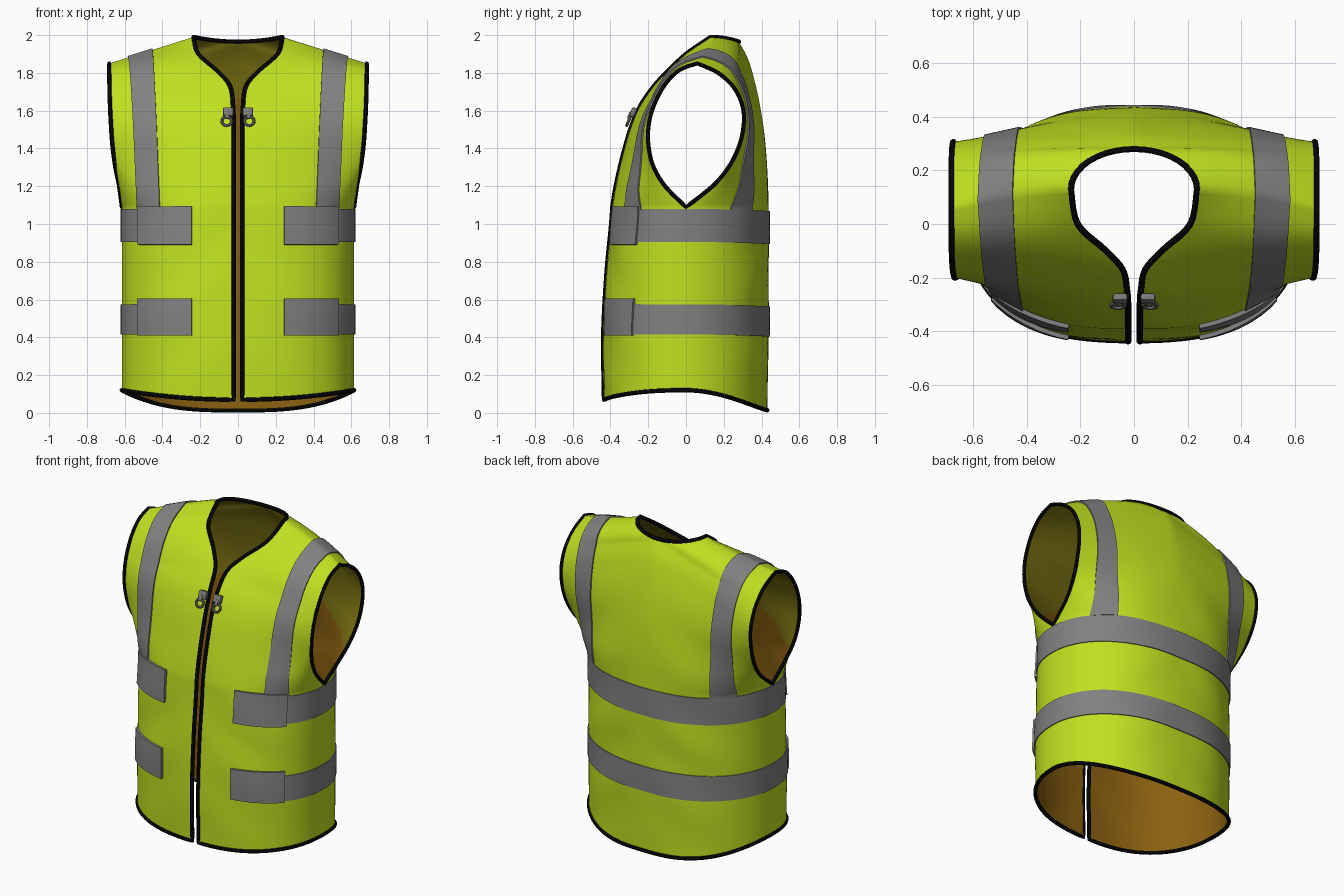
import bpy, bmesh, math
from mathutils import Vector

if "Cube" in bpy.data.objects:
    bpy.data.objects.remove(bpy.data.objects["Cube"])


def material(name, rgb):
    m = bpy.data.materials.new(name)
    m.diffuse_color = (*rgb, 1)
    m.use_nodes = True
    m.node_tree.nodes["Principled BSDF"].inputs["Base Color"].default_value = m.diffuse_color
    return m


YELLOW = material("hi_vis_yellow", (0.52, 0.75, 0.014))
ORANGE = material("orange_lining", (0.26, 0.12, 0.005))
OLIVE = material("olive_yoke_lining", (0.21, 0.18, 0.006))
GREY = material("reflective_grey", (0.22, 0.22, 0.225))
BLACK = material("black_binding", (0.003, 0.003, 0.003))
METAL = material("zip_metal", (0.19, 0.19, 0.18))

# Outline curves of the half vest: centre edge + neckline, and armhole edge
ARM_Z = 1.09
SIDE_X = .615
FRONT_LOW = [(.022, -.434, 0), (.022, -.438, 0), (.022, -.42, 0), (.022, -.39, 0)]
BACK_LOW = [(0, .43, 0), (0, .437, 0), (0, .438, 0), (0, .438, 0)]
FRONT_UP = [(.022, -.39, 1.09), (.022, -.37, 1.21), (.022, -.335, 1.36), (.022, -.295, 1.5),
            (.026, -.245, 1.62), (.042, -.17, 1.73), (.11, -.095, 1.81), (.21, 0, 1.9), (.235, .13, 1.99)]
BACK_UP = [(0, .438, 1.09), (0, .432, 1.26), (0, .42, 1.43), (0, .40, 1.58), (0, .37, 1.73),
           (0, .33, 1.87), (0, .28, 1.965)]
ARM_FRONT = [(SIDE_X, 0, 1.09), (.63, -.11, 1.2), (.65, -.175, 1.31), (.665, -.2, 1.43), (.673, -.195, 1.54),
             (.678, -.165, 1.64), (.681, -.11, 1.74), (.682, -.035, 1.815), (.682, .06, 1.85)]
ARM_BACK = [(SIDE_X, 0, 1.09), (.63, .14, 1.2), (.65, .225, 1.3), (.665, .28, 1.41), (.673, .305, 1.52),
            (.678, .3, 1.62), (.681, .255, 1.72), (.682, .17, 1.8), (.682, .06, 1.85)]
HEM = (.07, .014)
SIDE_HEM = .12


def spline(pts, u):
    """Smooth curve through the points, u in 0..1."""
    n = len(pts) - 1
    i = min(int(u * n), n - 1)
    f = u * n - i
    a, b, c, d = (Vector(pts[min(max(k, 0), n)]) for k in (i - 1, i, i + 1, i + 2))
    return .5 * (2 * b + (c - a) * f + (2 * a - 5 * b + 4 * c - d) * f * f + (3 * b - a - 3 * c + d) * f ** 3)


def edges(back, v):
    """Centre and side points of a row: v 0..1 hem to underarm, 1..2 underarm to shoulder."""
    if v < 1:
        a = spline((FRONT_LOW, BACK_LOW)[back], v)
        a.z = HEM[back] + (ARM_Z - HEM[back]) * v
        return a, Vector((SIDE_X, 0, SIDE_HEM + (ARM_Z - SIDE_HEM) * v))
    b = spline((ARM_FRONT, ARM_BACK)[back], v - 1)
    if not back:
        a = spline(FRONT_UP, v - 1)
    elif v <= 1.75:
        a = spline(BACK_UP, (v - 1) / .75)
    else:                                   # round back of the neck
        t = (v - 1.75) / .25 * math.pi / 2
        a = Vector((.235 * math.sin(t), .13 + .15 * math.cos(t), 1.965 + .025 * math.sin(t) ** 2))
    return a, b


def hem_rise(back, k):
    return k ** (3 if back else 2)


def surf(back, v, k):
    """Point on the cloth, k 0..1 from centre to side."""
    v, k = min(max(v, 0), 2), min(max(k, 0), 1)
    a, b = edges(back, v)
    n, p = ((2.4, .42), (2.5, .53))[back]
    w = min(max((v - 1) / .35, 0), 1)
    w = w * w * (3 - 2 * w)
    e = 1.8 + (.2, .6)[back] * (2 - v)
    f = (1 - w) * (1 - k ** n) ** p + w * (1 - k ** e)
    g = hem_rise(back, k) if v < 1 else k
    x = a.x + (b.x - a.x) * k
    z = a.z + (b.z - a.z) * g
    mid = k * (1 - k)
    y = b.y + (a.y - b.y) * f + .02 * mid * max(0, 1 - abs(v - .7)) * math.sin(9 * x + 15 * z)
    if v > 1.6:                             # rounded shoulders
        puff = .04 * mid * math.sin(math.pi * (v - 1.6) / .4)
        y += puff * (1 if back else -1)
        z += puff
    return Vector((x, y, z))


def k_at(back, v, x):
    a, b = edges(back, min(v, 2))
    return (x - a.x) / (b.x - a.x)


def v_at(back, z, k):
    h = HEM[back] + (SIDE_HEM - HEM[back]) * hem_rise(back, k)
    v = (z - h) / (ARM_Z - h)
    return v if v < 1 else 1 + (z - ARM_Z) * 1.04


def finish(ob, angle=40):
    bpy.ops.object.select_all(action='DESELECT')
    ob.select_set(True)
    bpy.context.view_layer.objects.active = ob
    bpy.ops.object.convert(target='MESH')
    bpy.ops.object.shade_smooth_by_angle(angle=math.radians(angle))


def cloth(name, patches, mats, thick, offset, rule=None):
    """Mirrored sheet from patches (back, columns, rows, function to (v, k)), given thickness."""
    bm = bmesh.new()
    for back, nu, nv, fn in patches:
        for sx in (1, -1):
            grid = []
            for j in range(nv + 1):
                row = [surf(back, *fn(i / nu, j / nv)) for i in range(nu + 1)]
                grid.append([bm.verts.new((p.x * sx, p.y, p.z)) for p in row])
            for j in range(nv):
                for i in range(nu):
                    q = [grid[j][i], grid[j][i + 1], grid[j + 1][i + 1], grid[j + 1][i]]
                    bm.faces.new(q if (sx == 1) != bool(back) else q[::-1])
    bmesh.ops.remove_doubles(bm, verts=bm.verts, dist=.0003)
    if rule:
        for f in bm.faces:
            f.material_index = rule(f.calc_center_median())
    me = bpy.data.meshes.new(name)
    bm.to_mesh(me)
    bm.free()
    ob = bpy.data.objects.new(name, me)
    bpy.context.collection.objects.link(ob)
    for m in mats:
        me.materials.append(m)
    s = ob.modifiers.new("thickness", 'SOLIDIFY')
    s.thickness, s.offset = thick, offset
    if rule:
        s.material_offset = 1
        s.material_offset_rim = 0
    finish(ob, 75)


def tube(name, pts, radius):
    cu = bpy.data.curves.new(name, 'CURVE')
    cu.dimensions = '3D'
    cu.bevel_depth, cu.bevel_resolution = radius, 2
    sp = cu.splines.new('POLY')
    sp.points.add(len(pts) - 1)
    for p, q in zip(sp.points, pts):
        p.co = (*q, 1)
    sp.use_cyclic_u = True
    cu.materials.append(BLACK)
    ob = bpy.data.objects.new(name, cu)
    bpy.context.collection.objects.link(ob)
    finish(ob)


# Vest body: yellow outside, lining inside (darker yoke above)
body = lambda u, w: (2 * w, math.sin(u * math.pi / 2))
cloth("vest_body", [(0, 30, 80, body), (1, 30, 80, body)], [YELLOW, ORANGE, YELLOW, OLIVE],
      .008, -1, lambda c: 2 if c.z > 1.68 - .75 * abs(c.x) else 0)


# Horizontal reflective bands around the sides and back
def band(name, z0, z1):
    def front(u, w):
        k = math.sin(math.asin(.6) + (math.pi / 2 - math.asin(.6)) * u)
        return v_at(0, z0 + (z1 - z0) * w, k), k

    def rear(u, w):
        k = math.sin(u * math.pi / 2)
        drop = .012 * (1 - k * k)
        return v_at(1, z0 + (z1 - z0) * w - drop, k), k
    cloth(name, [(0, 16, 4, front), (1, 30, 4, rear)], [GREY], .006, 1)


band("upper_band", .905, 1.08)
band("lower_band", .415, .575)


# Shoulder straps, running front to back over the shoulders
def strap(back):
    def fn(u, w):
        v = .985 + 1.015 * w
        return v, k_at(back, v, .412 + .04 * w + u * (.118 + .012 * w))
    return fn


cloth("shoulder_straps", [(0, 8, 60, strap(0)), (1, 8, 60, strap(1))], [GREY], .008, 1)


# Thicker front tabs
def tabs(name, z0, z1):
    def fn(u, w):
        k = (.243 + .28 * u - .022) / .593
        return v_at(0, z0 + (z1 - z0) * w, k), k
    cloth(name, [(0, 10, 6, fn)], [GREY], .016, 1)


tabs("upper_front_tabs", .89, 1.095)
tabs("lower_front_tabs", .41, .605)

# Black binding: hem, front opening and neckline in one loop
ks = [math.sin(i / 30 * math.pi / 2) for i in range(31)]
half = [surf(1, 0, k) for k in ks] + [surf(0, 0, k) for k in ks[-2::-1]]
half += [surf(0, i / 40, 0) for i in range(1, 81)]
half += [surf(1, 2 - i / 40, 0) for i in range(1, 11)]
flip = lambda pts: [Vector((-p.x, p.y, p.z)) for p in pts]
tube("edge_binding", half + flip(half[-2:0:-1]), .012)

# Armhole bindings
arm = [surf(0, 1 + i / 40, 1) for i in range(41)] + [surf(1, 2 - i / 40, 1) for i in range(1, 40)]
tube("left_armhole_binding", arm, .011)
tube("right_armhole_binding", flip(arm), .011)

# Zip pulls: slider block, link and ring on each side of the opening
TILT = -.4
for side, sx in (("left", 1), ("right", -1)):
    for part, x, y, z, size in (("slider", .052, -.28, 1.592, (.055, .028, .05)),
                                ("link", .057, -.297, 1.575, (.024, .018, .04))):
        bpy.ops.mesh.primitive_cube_add(size=1, location=(sx * x, y, z), rotation=(TILT, 0, 0))
        ob = bpy.context.object
        ob.name = f"{side}_zip_{part}"
        ob.scale = size
        bpy.ops.object.transform_apply(location=False, rotation=False, scale=True)
        ob.data.materials.append(METAL)
        bev = ob.modifiers.new("round", 'BEVEL')
        bev.width, bev.segments = .008, 2
        finish(ob)
    bpy.ops.mesh.primitive_torus_add(location=(sx * .06, -.304, 1.545), rotation=(math.pi / 2 + TILT, 0, 0),
                                     major_radius=.025, minor_radius=.008,
                                     major_segments=24, minor_segments=8)
    ob = bpy.context.object
    ob.name = f"{side}_zip_ring"
    ob.data.materials.append(METAL)
    finish(ob)
